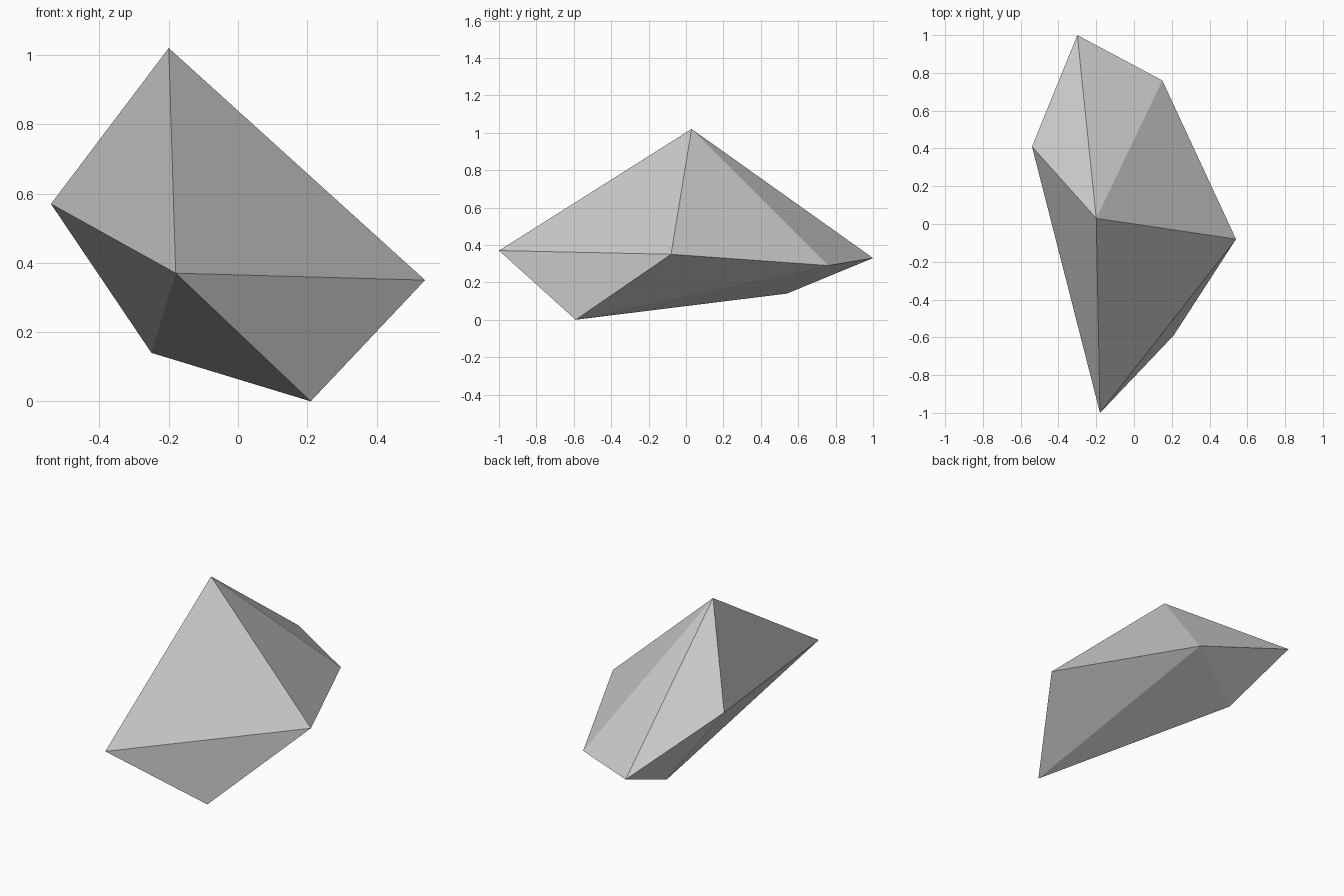
import bpy
import bmesh

cube = bpy.data.objects.get("Cube")
if cube:
    bpy.data.objects.remove(cube, do_unlink=True)

# One plain grey stone colour
GREY = (0.6, 0.6, 0.6, 1)
stone = bpy.data.materials.new("stone grey")
stone.use_nodes = True
stone.diffuse_color = GREY
stone.node_tree.nodes["Principled BSDF"].inputs["Base Color"].default_value = GREY

# Corners of the faceted rock
corners = {
    "peak": (-0.2, 0.03, 1.02),
    "right": (-0.54, 0.41, 0.57),
    "left": (0.54, -0.08, 0.35),
    "front": (-0.18, -1, 0.37),
    "keel": (-0.25, 0.54, 0.14),
    "foot": (0.21, -0.59, 0),
    "shoulder": (0.15, 0.76, 0.29),
    "back": (-0.3, 1, 0.33),
}

# Triangular facets, upper side then underside
facets = """
peak front left
peak left shoulder
peak shoulder back
peak back right
peak right front
front foot left
left foot shoulder
foot keel shoulder
keel back shoulder
keel right back
front right keel
front keel foot
"""

bm = bmesh.new()
verts = {name: bm.verts.new(co) for name, co in corners.items()}
for line in facets.strip().splitlines():
    bm.faces.new([verts[name] for name in line.split()])
bmesh.ops.recalc_face_normals(bm, faces=bm.faces)

mesh = bpy.data.meshes.new("rock")
bm.to_mesh(mesh)
bm.free()
mesh.materials.append(stone)
rock = bpy.data.objects.new("rock", mesh)
bpy.context.collection.objects.link(rock)
